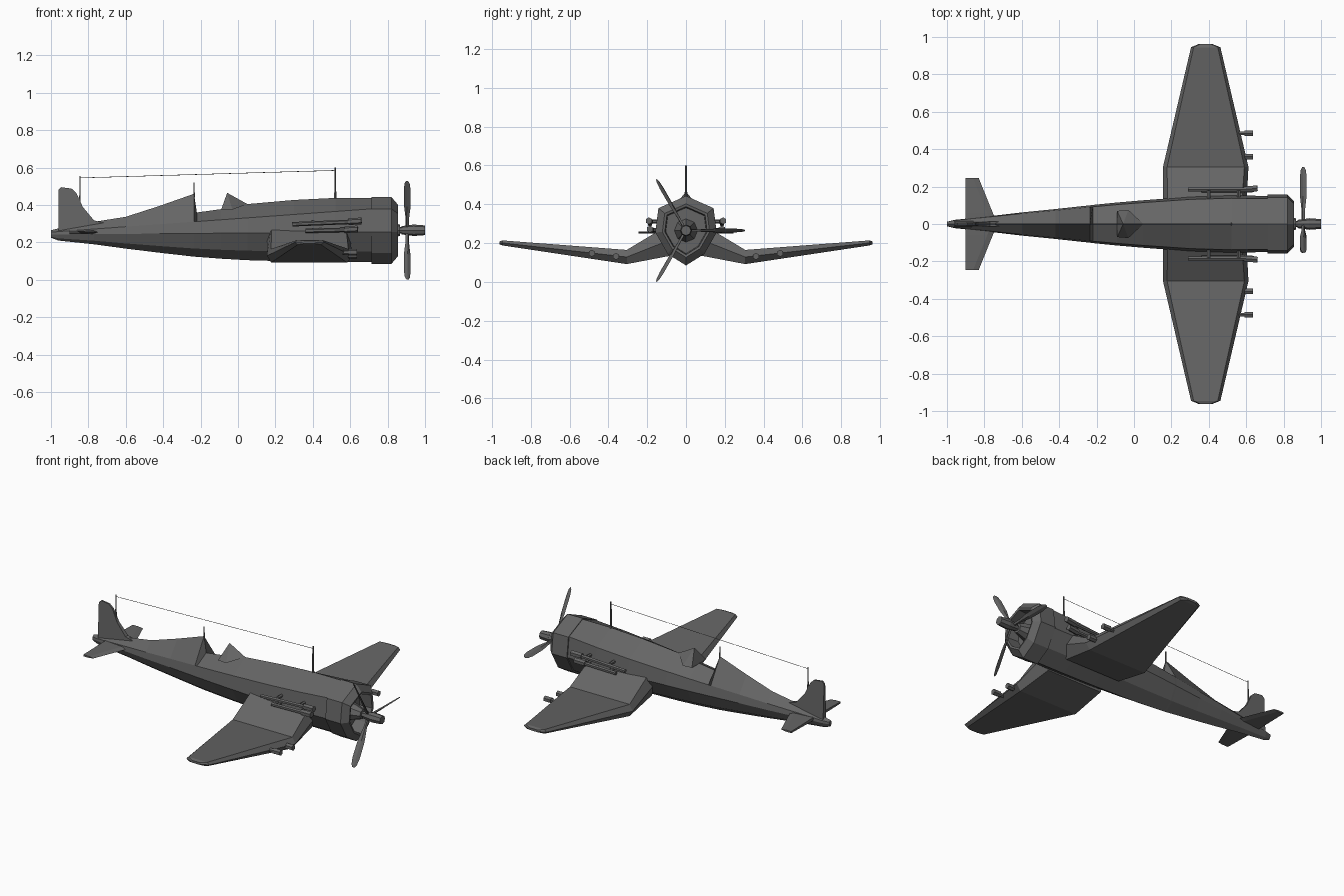
import bpy, bmesh, math
from mathutils import Vector, Matrix

cube = bpy.data.objects.get("Cube")
if cube:
    bpy.data.objects.remove(cube, do_unlink=True)

grey = bpy.data.materials.new("dark_grey")
grey.use_nodes = True
grey.diffuse_color = (0.13, 0.13, 0.13, 1)
grey.node_tree.nodes["Principled BSDF"].inputs["Base Color"].default_value = grey.diffuse_color


def finish(name, bm):
    bmesh.ops.recalc_face_normals(bm, faces=bm.faces)
    me = bpy.data.meshes.new(name)
    bm.to_mesh(me)
    bm.free()
    me.materials.append(grey)
    ob = bpy.data.objects.new(name, me)
    bpy.context.collection.objects.link(ob)
    return ob


def loft(name, rings):
    """Skin a list of equal-sized rings and cap both ends."""
    bm = bmesh.new()
    loops = [[bm.verts.new(p) for p in r] for r in rings]
    n = len(loops[0])
    for a, b in zip(loops, loops[1:]):
        for i in range(n):
            j = (i + 1) % n
            bm.faces.new((a[i], a[j], b[j], b[i]))
    bm.faces.new(loops[0])
    bm.faces.new(loops[-1])
    return finish(name, bm)


def tube(name, a, b, r, r2=None, sides=6):
    """Straight rod between two points."""
    a, b = Vector(a), Vector(b)
    bm = bmesh.new()
    turn = (b - a).to_track_quat('Z', 'Y').to_matrix().to_4x4()
    bmesh.ops.create_cone(bm, cap_ends=True, segments=sides, radius1=r,
                          radius2=r if r2 is None else r2, depth=(b - a).length,
                          matrix=Matrix.Translation((a + b) / 2) @ turn)
    return finish(name, bm)


def hull_ring(x, top, bottom, w, scale=1.0):
    """Eight-sided body section with a ridge above and a keel below."""
    t = (x + 1) / 1.72
    shoulder = min(0.255 + 0.125 * t, top - 0.005)
    mid = 0.243 + 0.012 * t
    low = bottom + 0.35 * (mid - bottom)
    half = [(0, top), (0.9 * w, shoulder), (w, mid), (0.6 * w, low), (0, bottom)]
    pts = half + [(-y, z) for y, z in half[-2:0:-1]]
    return [(x, y * scale, 0.265 + (z - 0.265) * scale) for y, z in pts]


# Fuselage: x, ridge height, keel height, half width
loft("fuselage", [hull_ring(*s) for s in [
    (-1.0, 0.265, 0.225, 0.012), (-0.96, 0.275, 0.21, 0.022),
    (-0.77, 0.31, 0.19, 0.042), (-0.6, 0.337, 0.167, 0.062),
    (-0.42, 0.395, 0.145, 0.08), (-0.235, 0.46, 0.124, 0.1),
    (-0.22, 0.36, 0.123, 0.102), (-0.09, 0.378, 0.113, 0.115),
    (0.05, 0.405, 0.105, 0.127), (0.3, 0.427, 0.098, 0.146),
    (0.52, 0.438, 0.095, 0.153), (0.72, 0.438, 0.095, 0.15)]])

# Open engine cowling with a recessed back wall
cowl = (0.443, 0.085, 0.158)
rings = []
for x, s in [(0.715, 1), (0.82, 1), (0.855, 0.77), (0.852, 0.69), (0.77, 0.66)]:
    rings.append([(x, y, z) for _, y, z in hull_ring(0.72, *cowl, s)])
loft("cowling", rings)

# Windshield
bm = bmesh.new()
for p in [(-0.058, 0, 0.465), (0.05, 0, 0.405), (-0.09, 0.07, 0.375), (-0.09, -0.07, 0.375),
          (-0.03, 0.075, 0.375), (-0.03, -0.075, 0.375)]:
    bm.verts.new(p)
bmesh.ops.convex_hull(bm, input=bm.verts)
finish("windshield", bm)


# Wings: inverted gull halves with bevelled edges
def wing_ring(y, lead, trail, top, bottom, inset):
    mid = (top + bottom) / 2
    return [(lead, y, mid), (lead - inset, y, top), (trail + inset, y, top),
            (trail, y, mid), (trail + inset, y, bottom), (lead - inset * 1.3, y, bottom)]


def mirrored(ob, name):
    """Copy a part to the other side of the centre plane."""
    bm = bmesh.new()
    bm.from_mesh(ob.data)
    bmesh.ops.scale(bm, vec=(1, -1, 1), verts=bm.verts)
    finish(name, bm)


def pair(maker, name, *args):
    mirrored(maker("left_" + name, *args), "right_" + name)


pair(loft, "wing", [wing_ring(*s) for s in [
    (0.08, 0.6, 0.155, 0.3, 0.135, 0.025), (0.305, 0.612, 0.155, 0.165, 0.092, 0.022),
    (0.945, 0.462, 0.305, 0.214, 0.188, 0.014), (0.962, 0.42, 0.345, 0.208, 0.194, 0.01)]])

# Tailplane
def tail_ring(y, lead, trail, t):
    z = 0.255
    return [(lead, y, z), (lead - 0.03, y, z + t), (trail, y, z + t),
            (trail, y, z - t), (lead - 0.03, y, z - t)]


pair(loft, "tailplane", [tail_ring(0.0, -0.73, -0.9, 0.009), tail_ring(0.06, -0.755, -0.9, 0.009),
                         tail_ring(0.245, -0.83, -0.9, 0.005)])

# Fin, thinning towards the top
profile = [(-0.96, 0.25), (-0.96, 0.48), (-0.945, 0.495), (-0.89, 0.488), (-0.865, 0.465),
           (-0.83, 0.39), (-0.77, 0.318), (-0.7, 0.3)]
loft("fin", [[(x, side * (0.016 - 0.045 * (z - 0.25)), z) for x, z in profile] for side in (-1, 1)])

# Wing guns
for i, (y, z) in enumerate([(0.36, 0.132), (0.485, 0.148)]):
    pair(tube, f"wing_gun_{i + 1}", (0.5, y, z), (0.6, y, z), 0.012)
    pair(tube, f"gun_muzzle_{i + 1}", (0.59, y, z), (0.637, y, z), 0.018)

# Exhaust pipes along the fuselage sides
for i, (a, b) in enumerate([((0.29, 0.185, 0.297), (0.63, 0.185, 0.311)),
                            ((0.36, 0.178, 0.262), (0.61, 0.18, 0.268))]):
    pair(tube, f"exhaust_pipe_{i + 1}", a, b, 0.012)
    pair(tube, f"exhaust_end_{i + 1}", (b[0] - 0.04, b[1], b[2]), (b[0] + 0.03, b[1] + 0.006, b[2] + 0.004), 0.018)
    for x in (0.4, 0.56):
        pair(tube, f"exhaust_stub_{i + 1}_{int(x * 100)}", (x, 0.13, b[2]), (x, 0.18, b[2]), 0.01)

# Aerial masts and wire
tube("front_mast", (0.52, 0, 0.42), (0.52, 0, 0.6), 0.007, 0.004)
tube("cockpit_mast", (-0.235, 0, 0.44), (-0.235, 0, 0.52), 0.005, 0.003)
tube("tail_mast", (-0.845, 0, 0.4), (-0.845, 0, 0.555), 0.005, 0.003)
tube("aerial_wire", (-0.845, 0, 0.545), (0.52, 0, 0.585), 0.0015, None, 4)

# Propeller hub and shaft
axis_z = 0.265
tube("propeller_shaft", (0.77, 0, axis_z), (0.95, 0, axis_z), 0.017, None, 8)
tube("engine_nose", (0.77, 0, axis_z), (0.865, 0, axis_z), 0.06, 0.03, 8)
tube("propeller_hub", (0.875, 0, axis_z), (0.935, 0, axis_z), 0.022, 0.03, 8)
tube("propeller_spinner", (0.935, 0, axis_z), (1.0, 0, axis_z), 0.031, 0.026, 8)

# Three pitched blades
pitch = math.radians(62)
for k in range(3):
    turn = Matrix.Rotation(k * math.tau / 3, 3, 'X')
    rings = []
    for r, w, t in [(0.01, 0.009, 0.008), (0.07, 0.01, 0.007), (0.15, 0.02, 0.005),
                    (0.25, 0.021, 0.004), (0.29, 0.015, 0.003), (0.304, 0.006, 0.002)]:
        ring = []
        for u, v in [(w, 0), (0, t), (-w, 0), (0, -t)]:
            p = Vector((u * math.sin(pitch) + v * math.cos(pitch), r,
                        u * math.cos(pitch) - v * math.sin(pitch)))
            ring.append(turn @ p + Vector((0.905, 0, axis_z)))
        rings.append(ring)
    loft(f"propeller_blade_{k + 1}", rings)
